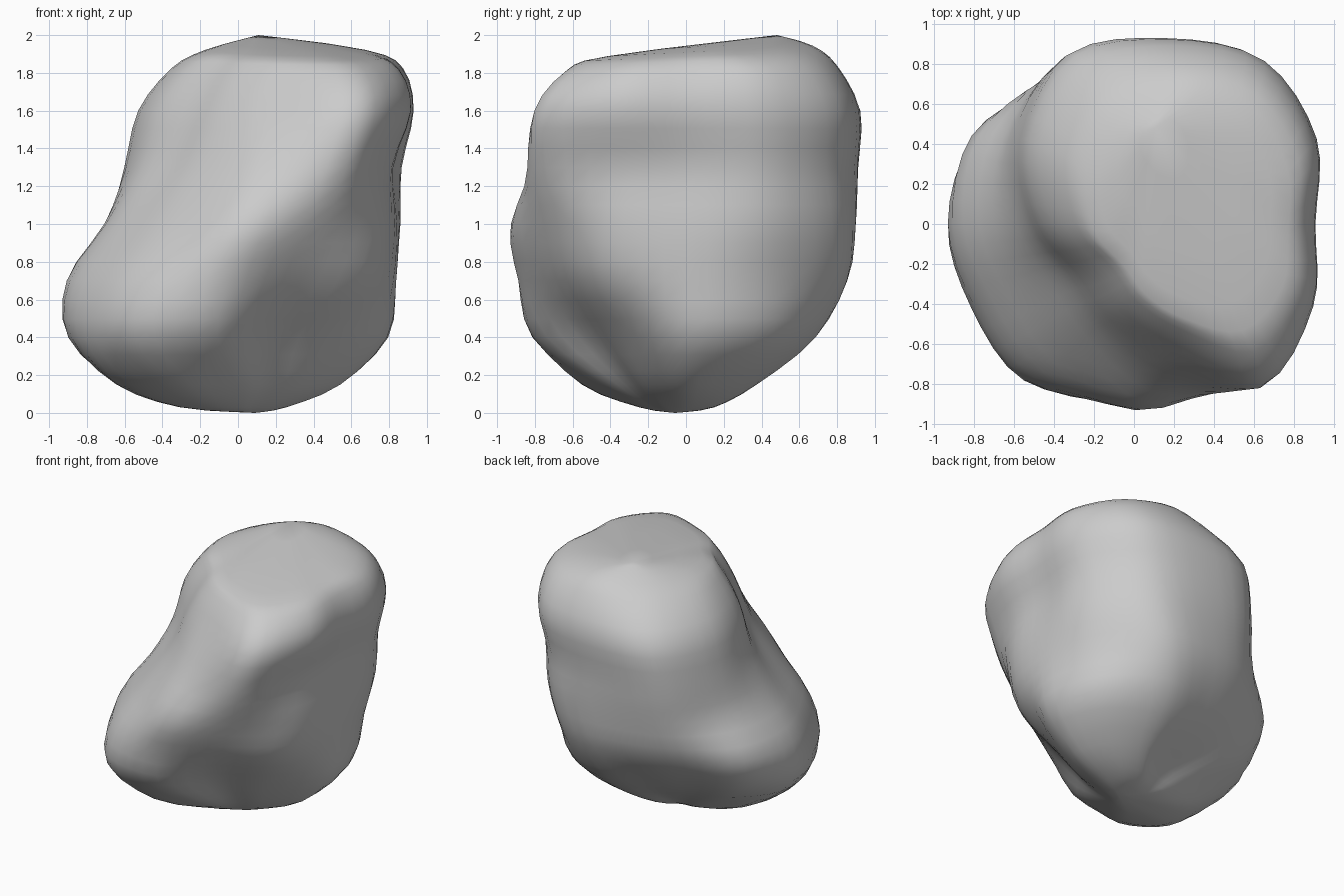
import bpy, bmesh, math
from mathutils import Vector

if "Cube" in bpy.data.objects:
    bpy.data.objects.remove(bpy.data.objects["Cube"])

# Cross-sections of the boulder: height, centre x, radius every 30 degrees from +x
SECTIONS = [
    (0.03, 0.00, [.27, .25, .17, .10, .10, .15, .27, .34, .29, .22, .19, .22]),
    (0.15, 0.00, [.56, .52, .43, .27, .26, .38, .60, .71, .64, .44, .34, .41]),
    (0.40, -.10, [.91, .91, .79, .58, .55, .69, .80, .82, .88, .79, .58, .68]),
    (0.70, -.05, [.91, .94, .95, .82, .79, .88, .86, .82, .89, .89, .79, .88]),
    (1.00, 0.05, [.82, .92, .97, .89, .89, .82, .75, .69, .76, .93, .87, .86]),
    (1.30, 0.12, [.73, .87, .94, .91, .95, .82, .66, .55, .61, .78, .94, .80]),
    (1.60, 0.20, [.73, .85, .94, .92, .97, .83, .65, .50, .54, .64, .93, .83]),
    (1.82, 0.25, [.62, .73, .80, .80, .78, .68, .54, .42, .45, .53, .74, .70]),
    (1.91, 0.26, [.44, .50, .60, .67, .60, .49, .39, .30, .32, .37, .47, .47]),
]
STEP_A, STEP_Z = 4, 3      # surface divisions between the sections' points


def catmull(p0, p1, p2, p3, t):
    """Smooth curve from p1 to p2 that passes through its points."""
    return 0.5 * (2 * p1 + (p2 - p0) * t + (2 * p0 - 5 * p1 + 4 * p2 - p3) * t * t
                  + (3 * p1 - p0 - 3 * p2 + p3) * t ** 3)


# Section rings, rounded horizontally
rings = []
for z, cx, radii in SECTIONS:
    corners = []
    for i, r in enumerate(radii):
        a = math.radians(30 * i)
        y = r * math.sin(a)
        tilt = 0.05 * y if z > 1.85 else 0.02 * y if z > 1.7 else 0   # crown rises to the back
        corners.append(Vector((cx + r * math.cos(a), y, z + tilt)))
    rings.append([catmull(corners[i - 1], corners[i], corners[(i + 1) % 12], corners[(i + 2) % 12], s / STEP_A)
                  for i in range(12) for s in range(STEP_A)])
count = 12 * STEP_A

# Underside and crown points close the shape
base, crown = Vector((.1, -.06, 0)), Vector((.12, .48, 2.0))
levels = [[base] * count] + rings + [[crown] * count]

# Vertical rounding between sections
rows = []
last = len(levels) - 1
for k in range(last):
    quad = [levels[max(0, min(last, k + d))] for d in (-1, 0, 1, 2)]
    for s in range(STEP_Z):
        rows.append([catmull(*(q[i] for q in quad), s / STEP_Z) for i in range(count)])
rows = rows[1:]

# Fit to overall size
points = [p for row in rows for p in row] + [base, crown]
lo = [min(p[k] for p in points) for k in range(3)]
hi = [max(p[k] for p in points) for k in range(3)]
half = (.93, .93, 1)


def fit(p):
    return [((p[k] - lo[k]) / (hi[k] - lo[k]) * 2 - 1) * half[k] + (k == 2) for k in range(3)]


# Skin
bm = bmesh.new()
verts = [[bm.verts.new(fit(p)) for p in row] for row in rows]
bottom, top = bm.verts.new(fit(base)), bm.verts.new(fit(crown))
for i in range(count):
    j = (i + 1) % count
    for low, high in zip(verts, verts[1:]):
        bm.faces.new((low[i], low[j], high[j], high[i]))
    bm.faces.new((bottom, verts[0][j], verts[0][i]))
    bm.faces.new((top, verts[-1][i], verts[-1][j]))
bmesh.ops.recalc_face_normals(bm, faces=bm.faces)
for f in bm.faces:
    f.smooth = True
mesh = bpy.data.meshes.new("boulder")
bm.to_mesh(mesh)
bm.free()
boulder = bpy.data.objects.new("boulder", mesh)
bpy.context.collection.objects.link(boulder)
